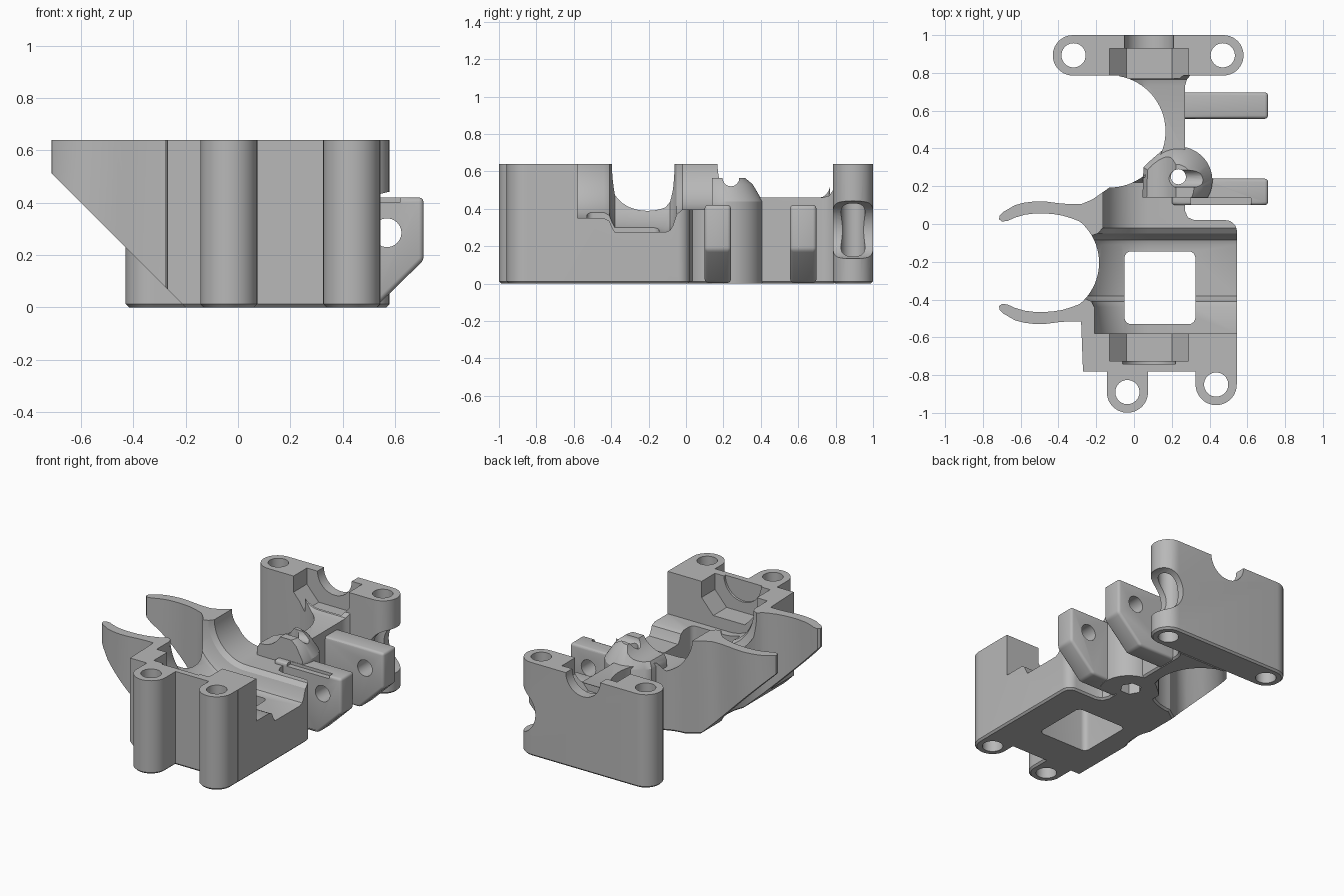
import bpy, bmesh
from math import sin, cos, pi, radians

if "Cube" in bpy.data.objects:
    bpy.data.objects.remove(bpy.data.objects["Cube"])

grey = bpy.data.materials.new("plain grey")
grey.use_nodes = True
grey.diffuse_color = (0.48, 0.48, 0.48, 1)
grey.node_tree.nodes["Principled BSDF"].inputs["Base Color"].default_value = (0.48, 0.48, 0.48, 1)

SHAFT_X, TOP = 0.08, 0.64


def loft(name, rings, chamfer=0, bevel=0):
    """Closed solid through a series of equal-length rings."""
    bm = bmesh.new()
    loops = [[bm.verts.new(p) for p in ring] for ring in rings]
    n = len(loops[0])
    for a, b in zip(loops, loops[1:]):
        for i in range(n):
            bm.faces.new((a[i], a[(i + 1) % n], b[(i + 1) % n], b[i]))
    first = bm.faces.new(loops[0])
    bm.faces.new(loops[-1])
    bmesh.ops.recalc_face_normals(bm, faces=bm.faces)
    if chamfer:
        bmesh.ops.bevel(bm, geom=list(first.edges), offset=chamfer, segments=1, affect='EDGES')
    if bevel:
        bmesh.ops.bevel(bm, geom=list(bm.edges), offset=bevel, segments=3, profile=0.5, affect='EDGES')
    me = bpy.data.meshes.new(name)
    bm.to_mesh(me)
    bm.free()
    me.materials.append(grey)
    ob = bpy.data.objects.new(name, me)
    bpy.context.collection.objects.link(ob)
    return ob


def upright(name, pts, z0, z1, **kw):
    return loft(name, [[(x, y, z) for x, y in pts] for z in (z0, z1)], **kw)


def along_y(name, pts, y0, y1, **kw):
    return loft(name, [[(x, y, z) for x, z in pts] for y in (y0, y1)], **kw)


def arc(cx, cy, r, a0=0, a1=360, n=40):
    """Arc points in degrees; a full turn leaves out the repeated end."""
    m = n if abs(a1 - a0) == 360 else n - 1
    return [(cx + r * cos(radians(a0 + (a1 - a0) * i / m)),
             cy + r * sin(radians(a0 + (a1 - a0) * i / m))) for i in range(n)]


def rect(x0, x1, y0, y1, r=0):
    if not r:
        return [(x0, y0), (x1, y0), (x1, y1), (x0, y1)]
    return (arc(x1 - r, y1 - r, r, 0, 90, 7) + arc(x0 + r, y1 - r, r, 90, 180, 7)
            + arc(x0 + r, y0 + r, r, 180, 270, 7) + arc(x1 - r, y0 + r, r, 270, 360, 7))


def combine(target, tool, operation):
    mod = target.modifiers.new(tool.name, 'BOOLEAN')
    mod.operation, mod.object, mod.solver = operation, tool, 'EXACT'
    bpy.context.view_layer.update()
    deps = bpy.context.evaluated_depsgraph_get()
    me = bpy.data.meshes.new_from_object(target.evaluated_get(deps))
    target.modifiers.clear()
    target.data = me
    bpy.data.objects.remove(tool)


def add(tool):
    combine(body, tool, 'UNION')


def cut(tool):
    combine(body, tool, 'DIFFERENCE')


# Plan outline: front block, bay, spine and the two curved arms
arm_outer = [(-0.28, 0.105), (-0.34, 0.105), (-0.4, 0.11), (-0.46, 0.118), (-0.52, 0.12),
             (-0.58, 0.113), (-0.63, 0.1), (-0.69, 0.065), (-0.712, 0.045), (-0.714, 0.025)]
arm_inner = [(-0.7, 0.013), (-0.67, 0.016), (-0.63, 0.034), (-0.58, 0.049), (-0.53, 0.055),
             (-0.48, 0.056), (-0.43, 0.053), (-0.38, 0.045), (-0.33, 0.03)]
arm = arm_outer + arm_inner
lower_arm = [(x, -0.41 - y) for x, y in reversed(arm)]
outline = ([(-0.27, -0.78), (0.545, -0.78)] + arc(0.485, -0.04, 0.06, 0, 90, 8)
           + [(0.32, 0.02), (0.285, 0.035), (0.27, 0.07), (0.27, 0.73), (0.28, 0.765), (0.31, 0.8), (-0.08, 0.8)]
           + arc(-0.13, 0.49, 0.297, 80, -90, 36) + [(-0.17, 0.165), (-0.22, 0.13)]
           + arm + arc(-0.47, -0.205, 0.285, 50, -50, 24) + lower_arm)
body = upright("body", outline, 0, TOP, chamfer=0.012)

# Sloped underside of the arms
cut(along_y("arm_slope", [(-0.9, 0.7), (-0.9, -0.1), (-0.1, -0.1)], -1.2, 0.4))

# Stepped round clearance around the shaft, open towards the side
stations = [(-0.58, 0.29), (-0.44, 0.29), (-0.41, 0.305), (-0.395, 0.34), (-0.38, 0.365),
            (-0.11, 0.365), (-0.085, 0.355), (-0.07, 0.33), (-0.05, 0.27), (-0.02, 0.245),
            (0.22, 0.245), (0.25, 0.18), (0.73, 0.18), (0.765, 0.17), (0.787, 0.14)]
rings = []
for y, r in stations:
    section = arc(SHAFT_X, TOP, r, 180, 270, 24) + [(0.9, TOP - r), (0.9, 0.95), (SHAFT_X - r, 0.95)]
    rings.append([(x, y, z) for x, z in section])
cut(loft("clearance", rings))

# Back plate with rounded ends
plate = arc(0.473, 0.893, 0.107, -90, 90, 20) + arc(-0.323, 0.893, 0.107, 90, 270, 20)
add(upright("back_plate", plate, 0, TOP, chamfer=0.012))

# Front screw ears
ears = [(-0.035, -0.89), (0.435, -0.85)]
for x, y in ears:
    shape = arc(x, y, 0.109, 180, 360, 24) + [(x + 0.109, -0.7), (x - 0.109, -0.7)]
    add(upright("front_ear", shape, 0, TOP, chamfer=0.012))

# Hinge tabs on the side
tab = [(0.2, 0.004), (0.53, 0.004), (0.71, 0.18), (0.71, 0.42), (0.2, 0.42)]
for y in (0.1, 0.557):
    add(along_y("hinge_tab", tab, y, y + 0.14, bevel=0.018))
cut(along_y("tab_hole", arc(0.57, 0.285, 0.055), -0.0 + 0.05, 0.75))
cut(upright("tab_step", rect(0.3, 0.62, 0.05, 0.137), 0.4, 0.7))

# Feed boss with a sloping top
boss = arc(0.235, 0.23, 0.18, -30, 120, 24) + [(0.08, 0.33), (0.05, 0.3), (0.045, 0.14)]
levels = [(0, 1), (0.44, 1), (0.53, 0.72), (0.565, 0.5)]
add(loft("feed_boss", [[(0.22 + (x - 0.22) * s, 0.14 + (y - 0.14) * (0.3 + 0.7 * s), z) for x, y in boss]
                       for z, s in levels]))
cut(along_y("shaft_groove", arc(SHAFT_X, TOP, 0.16), 0.05, 0.7))
cut(loft("boss_groove", [[(x, y, z) for y, z in arc(0.24, 0.565, 0.045, n=20)] for x in (-0.05, 0.5)]))
cut(upright("feed_hole", arc(0.235, 0.25, 0.04, n=24), -0.1, 0.8))
cut(upright("nut_trap", arc(0.235, 0.25, 0.068, n=6), -0.1, 0.12))

# Square opening through the bay floor
cut(upright("bay_opening", rect(-0.05, 0.325, -0.53, -0.145, 0.035), -0.1, 0.6))

# Bearing pockets and shaft slots
pocket = [(-0.13, 0.9), (-0.13, 0.53), (-0.04, 0.43), (0.2, 0.43), (0.288, 0.53), (0.288, 0.9)]
cut(along_y("back_pocket", pocket, 0.77, 0.93))
cut(along_y("front_pocket", pocket, -0.725, -0.57))
cut(along_y("back_slot", arc(SHAFT_X, TOP, 0.13), 0.9, 1.1))
cut(along_y("front_slot", arc(SHAFT_X, TOP, 0.14), -0.74, -0.7))

# Side notch in the back plate and the screw holes
cut(along_y("plate_notch", arc(0.595, 0.287, 0.155), 0.7, 1.1))
for x, y in ears + [(-0.32, 0.893), (0.47, 0.893)]:
    cut(upright("screw_hole", arc(x, y, 0.064), -0.1, 0.8))

body.name = "bracket_body"
bpy.ops.object.select_all(action='DESELECT')
body.select_set(True)
bpy.context.view_layer.objects.active = body
bpy.ops.object.shade_smooth_by_angle(angle=radians(30))
